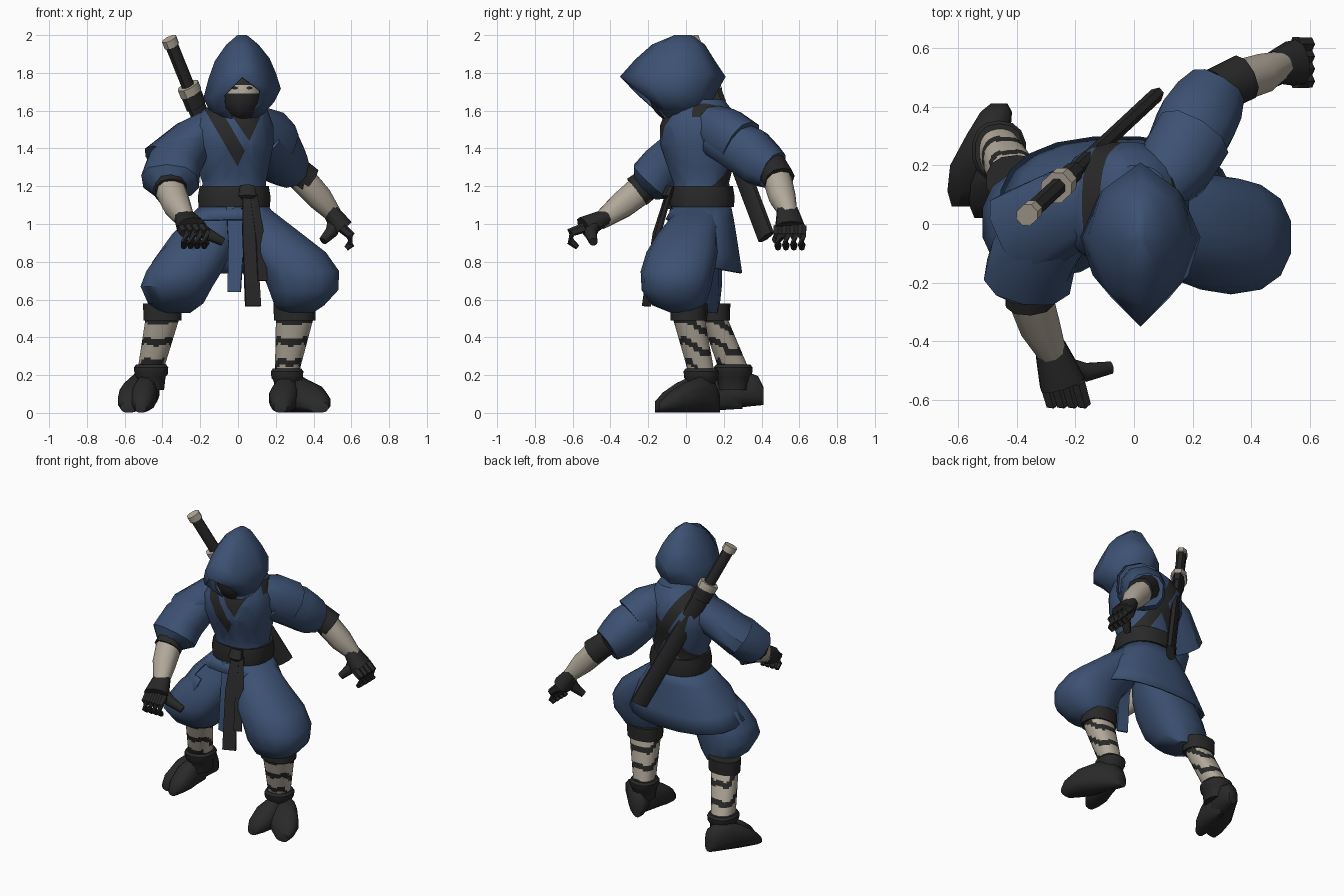
import bpy, bmesh, math
from mathutils import Vector

cube = bpy.data.objects.get("Cube")
if cube:
    bpy.data.objects.remove(cube, do_unlink=True)


def material(name, rgb):
    mat = bpy.data.materials.new(name)
    mat.diffuse_color = (*rgb, 1)
    mat.use_nodes = True
    mat.node_tree.nodes["Principled BSDF"].inputs["Base Color"].default_value = (*rgb, 1)
    return mat


BLUE = material("blue cloth", (.045, .082, .17))
DARK = material("dark leather", (.022, .022, .022))
CREAM = material("cream wrapping", (.44, .39, .32))


def finish(name, bm, *materials, angle=45):
    bmesh.ops.recalc_face_normals(bm, faces=bm.faces[:])
    mesh = bpy.data.meshes.new(name)
    bm.to_mesh(mesh)
    bm.free()
    for mat in materials:
        mesh.materials.append(mat)
    part = bpy.data.objects.new(name, mesh)
    bpy.context.collection.objects.link(part)
    bpy.ops.object.select_all(action='DESELECT')
    part.select_set(True)
    bpy.context.view_layer.objects.active = part
    bpy.ops.object.shade_smooth_by_angle(angle=math.radians(angle))
    return part


def skin(rings, caps=True):
    bm = bmesh.new()
    loops = [[bm.verts.new(point) for point in ring] for ring in rings]
    for lower, upper in zip(loops, loops[1:]):
        for i in range(len(lower)):
            bm.faces.new((lower[i - 1], lower[i], upper[i], upper[i - 1]))
    if caps:
        bm.faces.new(loops[0])
        bm.faces.new(loops[-1])
    return bm


def outline(sides):
    """Slightly squared unit circle."""
    turns = [math.tau * (i + .5) / sides for i in range(sides)]
    return [[math.copysign(abs(v) ** .85, v) for v in (math.cos(t), math.sin(t))] for t in turns]


def stack(levels, sides=16, cuts=1, caps=True):
    """Horizontal rings, each given as z, x0, x1, y0, y1."""
    rows = [[p + (q - p) * k / cuts for p, q in zip(low, high)]
            for low, high in zip(levels, levels[1:]) for k in range(cuts)] + [levels[-1]]
    return skin([[((x0 + x1 + (x1 - x0) * u) / 2, (y0 + y1 + (y1 - y0) * v) / 2, z)
                  for u, v in outline(sides)] for z, x0, x1, y0, y1 in rows], caps)


def around(level, *steps):
    """Copies of a level, each raised and grown by a step."""
    z, x0, x1, y0, y1 = level
    return [(z + up, x0 - grow, x1 + grow, y0 - grow, y1 + grow) for up, grow in steps]


def tube(name, mat, *path, flat=1, sides=10):
    """Rings across a path, each given as x, y, z, half width."""
    points = [Vector(p[:3]) for p in path]
    rings = []
    for i, (centre, p) in enumerate(zip(points, path)):
        along = (points[min(i + 1, len(points) - 1)] - points[max(i - 1, 0)]).normalized()
        across = Vector((0, 0, 1)).cross(along).normalized()
        over = along.cross(across) * flat
        ring = [centre + (across * u + over * v) * p[3] for u, v in outline(sides)]
        rings.append([(q.x, q.y, max(q.z, 0)) for q in ring])
    return finish(name, skin(rings), mat)


def cut(bm, point, normal):
    bmesh.ops.bisect_plane(bm, geom=bm.verts[:] + bm.edges[:] + bm.faces[:],
                           plane_co=point, plane_no=normal)


# Jacket body with painted straps and a dark neckline
bm = stack([(1.08, -.2, .16, -.07, .24), (1.22, -.19, .15, -.07, .23), (1.42, -.26, .19, -.14, .28),
            (1.52, -.25, .19, -.14, .28), (1.6, -.19, .16, -.11, .25), (1.66, -.1, .12, -.05, .2)], 20)
strap, strap_point = Vector((.866, 0, .5)), Vector((-.055, 0, 1.47))
cross, cross_point = Vector((-.8, 0, .6)), Vector((0, 0, 1.4))
lapel, other_lapel, neck = Vector((.82, 0, .57)), Vector((-.91, 0, .42)), Vector((.06, 0, 1.44))
half = .037
for point, normal in ((strap_point, strap), (cross_point, cross)):
    cut(bm, point + normal * half, normal)
    cut(bm, point - normal * half, normal)
cut(bm, neck, lapel)
cut(bm, neck, other_lapel)
for face in bm.faces:
    c = face.calc_center_median()
    front = c.y < .06
    on_strap = abs((c - strap_point).dot(strap)) < half and (c.z > 1.33 or not front)
    on_cross = abs((c - cross_point).dot(cross)) < half and not front
    on_neck = front and min((c - neck).dot(lapel), (c - neck).dot(other_lapel)) > 0
    face.material_index = int(on_strap or on_cross or on_neck)
finish("jacket_body", bm, BLUE, DARK)

# Jacket skirt, open at the front, its hem dropping towards the back
bm = stack([(1.1, -.2, .16, -.07, .24), (.95, -.35, .27, -.15, .27), (.8, -.46, .34, -.17, .3)],
           20, cuts=2, caps=False)
centres = {face: face.calc_center_median() for face in bm.faces}
gap = [f for f, c in centres.items() if c.y < -.02 and -.24 < c.x < .14 and c.z < 1.05]
bmesh.ops.delete(bm, geom=gap, context='FACES')
for v in bm.verts:
    v.co.z -= max(0, v.co.y) * max(0, 1 - v.co.z)
finish("jacket_skirt", bm, BLUE).modifiers.new("thickness", 'SOLIDIFY').thickness = .012

# Belt, knot and hanging sashes
waist = (1.09, -.2, .16, -.075, .245)
finish("belt", stack(around(waist, (0, .01), (.05, .015), (.11, .005)), 20), DARK)
tube("belt_knot", DARK, (.05, -.08, 1.2, .04), (.05, -.1, 1.15, .05), (.05, -.09, 1.08, .035), flat=.6)
for name, mat, path in (
        ("long_sash", DARK, [(.05, -.1, 1.16, .035), (.06, -.16, .95, .05), (.08, -.21, .565, .058)]),
        ("short_sash", DARK, [(.08, -.09, 1.16, .03), (.12, -.16, .9, .035), (.13, -.19, .7, .035)]),
        ("front_flap", BLUE, [(-.02, -.06, 1.12, .06), (-.01, -.11, .9, .055), (-.02, -.14, .64, .048)])):
    tube(name, mat, *path, flat=.2, sides=4)


# Trousers, shin cuffs, wrapped shins and boot collars
def leg(side, trouser, top, bottom):
    finish(side + "_trouser", stack(trouser, 14), BLUE, angle=50)
    finish(side + "_shin_cuff", stack(around(top, (.08, .015), (-.01, .012)), 14), DARK)
    bm = stack([top, bottom], 24, cuts=24)
    middle = [(sum(top[i:i + 2]) + sum(bottom[i:i + 2])) / 4 for i in (1, 3)]
    for face in bm.faces:
        c = face.calc_center_median()
        turn = math.atan2(c.y - middle[1], c.x - middle[0])
        wave = .3 * math.sin(turn) + .12 * math.sin(3 * turn)
        face.material_index = int((c.z * 9 + wave) % 1 < .33)
    finish(side + "_wrapped_shin", bm, CREAM, DARK)
    collar = around(bottom, (.015, .012), (0, .023), (-.035, .02), (-.05, .008), (-.12, 0))
    finish(side + "_boot_collar", stack(collar, 14), DARK, angle=35)


leg("left", [(1.08, -.02, .17, -.04, .18), (.95, 0, .34, -.15, .17), (.85, .04, .47, -.21, .17),
             (.75, .12, .54, -.24, .15), (.65, .16, .535, -.235, .13), (.57, .19, .46, -.18, .1),
             (.53, .23, .4, -.08, .07)],
    (.5, .2, .4, -.07, .1), (.22, .195, .325, .01, .15))
leg("right", [(1.08, -.21, .02, -.04, .18), (.95, -.31, 0, -.1, .17), (.85, -.42, -.03, -.15, .18),
              (.75, -.49, -.08, -.18, .19), (.67, -.52, -.13, -.18, .19), (.58, -.48, -.18, -.1, .18),
              (.53, -.4, -.25, .06, .17)],
    (.5, -.49, -.31, .08, .22), (.24, -.53, -.39, .17, .33))


# Split-toe boots
def boot(name, heel, toe, scale):
    profile = ((0, .035, .05), (.08, .065, .08), (.3, .09, .1), (.6, .115, .08), (.85, .09, .055),
               (1, .05, .03))
    rings = []
    for t, width, height in profile:
        c = Vector(heel).lerp(Vector(toe), t)
        rings.append([(c.x + width * scale * u, c.y, max(0, c.z + height * (1 + v)))
                      for u, v in outline(12)])
    finish(name, skin(rings), DARK)


boot("left_boot", (.25, .18, 0), (.43, -.14, 0), 1)
boot("left_big_toe", (.27, .12, 0), (.225, -.165, 0), .7)
boot("right_boot", (-.46, .41, .04), (-.58, .06, 0), .85)
boot("right_big_toe", (-.47, .3, .02), (-.515, .02, 0), .6)

# Shoulder flaps, sleeves and forearms
tube("left_shoulder_flap", BLUE, (.08, .12, 1.54, .1), (.14, .2, 1.49, .135), (.195, .29, 1.425, .138))
tube("left_sleeve", BLUE, (.12, .16, 1.47, .12), (.21, .34, 1.375, .14), (.245, .4, 1.32, .13),
     (.28, .46, 1.285, .105))
tube("left_arm_cuff", DARK, (.27, .45, 1.31, .08), (.365, .495, 1.23, .083))
tube("left_forearm", CREAM, (.33, .48, 1.25, .075), (.43, .51, 1.14, .07), (.505, .545, 1.05, .045))
tube("right_shoulder_flap", BLUE, (-.12, .08, 1.54, .12), (-.24, .04, 1.46, .15), (-.39, -.045, 1.325, .165),
     flat=.68)
tube("right_sleeve", BLUE, (-.25, .01, 1.43, .12), (-.34, -.1, 1.31, .15), (-.36, -.18, 1.225, .155),
     (-.36, -.22, 1.18, .09), flat=.85)
tube("right_arm_cuff", DARK, (-.36, -.18, 1.23, .08), (-.355, -.26, 1.17, .087))
tube("right_forearm", CREAM, (-.357, -.24, 1.18, .08), (-.325, -.34, 1.1, .073), (-.27, -.46, 1.01, .045))


# Gloves with curled fingers
def hand(side, wrist, palm, reach, spread, thumb):
    wrist, palm, reach, spread, thumb = map(Vector, (wrist, palm, reach, spread, thumb))
    middle = wrist.lerp(palm, .5)
    tube(side + "_glove", DARK, (*wrist, .055), (*middle, .068), (*palm, .08), flat=.75)
    knuckle = middle.lerp(thumb, .5) + reach * .3
    tube(side + "_thumb", DARK, (*middle, .038), (*knuckle, .033), (*thumb, .022))
    down = Vector((0, 0, -.05))
    for i, finger in enumerate(("index", "middle", "ring", "little")):
        base = palm + spread * (i - 1.5)
        bend = base + reach
        tube(f"{side}_{finger}_finger", DARK, (*base, .027), (*bend, .025),
             (*(bend + down), .022), (*(bend + down * 1.8 - reach * .5), .014), sides=6)


hand("left", (.48, .535, 1.08), (.55, .55, .98), (.045, 0, -.04), (0, .042, 0), (.45, .475, .91))
hand("right", (-.285, -.42, 1.04), (-.245, -.54, .98), (.02, -.07, -.025), (.036, 0, 0), (-.08, -.49, .905))

# Hood: height, opening half width, front, half width and back of each row
HOOD = ((2, 0, -.06, .025, .03), (1.95, 0, -.18, .085, .1), (1.87, 0, -.27, .145, .15),
        (1.78, 0, -.35, .18, .21), (1.69, .1, -.25, .205, .16), (1.62, .09, -.17, .17, .12),
        (1.55, .04, -.11, .1, .1))
bm = bmesh.new()
for side in (1, -1):
    rows = []
    for z, gap, front, wide, back in HOOD:
        half_row = ((gap, front), (gap * .4 + wide * .6, front * .58 - .03), (wide, -.045),
                    (wide * .72, back * .55), (0, back))
        rows.append([bm.verts.new((.022 + side * x, y, z)) for x, y in half_row])
    bm.faces.new(rows[0])
    for upper, lower in zip(rows, rows[1:]):
        for i in range(4):
            bm.faces.new((upper[i], upper[i + 1], lower[i + 1], lower[i]))
bmesh.ops.remove_doubles(bm, verts=bm.verts[:], dist=.0005)
for v in bm.verts:
    v.co.z += .12 * (v.co.x - .022) * (2 - v.co.z) / .3
finish("hood", bm, BLUE, angle=100).modifiers.new("thickness", 'SOLIDIFY').thickness = .014

# Masked head with a bare band across the eyes
bm = bmesh.new()
bmesh.ops.create_uvsphere(bm, u_segments=24, v_segments=14, radius=1)
bmesh.ops.scale(bm, vec=(.105, .125, .145), verts=bm.verts[:])
bmesh.ops.translate(bm, vec=(.022, -.07, 1.69), verts=bm.verts[:])
low, high = 1.69, 1.735
for z in (low, high):
    cut(bm, (0, 0, z), (0, 0, 1))
for face in bm.faces:
    c = face.calc_center_median()
    face.material_index = int(low < c.z < high and c.y < -.1)
finish("masked_head", bm, DARK, CREAM)
for side, x in (("left", .06), ("right", -.016)):
    tube(side + "_eye", DARK, (x, -.189, 1.72, .016), (x, -.18, 1.72, .016), flat=.45, sides=8)

# Sword carried across the back, parts placed along its length
TOP, END = Vector((-.365, .03, 1.98)), Vector((.06, .425, .93))
for name, mat, start, stop, width, flat in (
        ("sword_pommel", CREAM, 0, .035, .036, 1.2), ("sword_grip", DARK, .03, .26, .031, 1.15),
        ("sword_guard", CREAM, .235, .275, .052, 1.2), ("scabbard_mouth", DARK, .275, .34, .037, 1.7),
        ("scabbard", DARK, .32, 1, .027, 2.1)):
    tube(name, mat, (*TOP.lerp(END, start), width), (*TOP.lerp(END, stop), width), flat=flat, sides=8)
